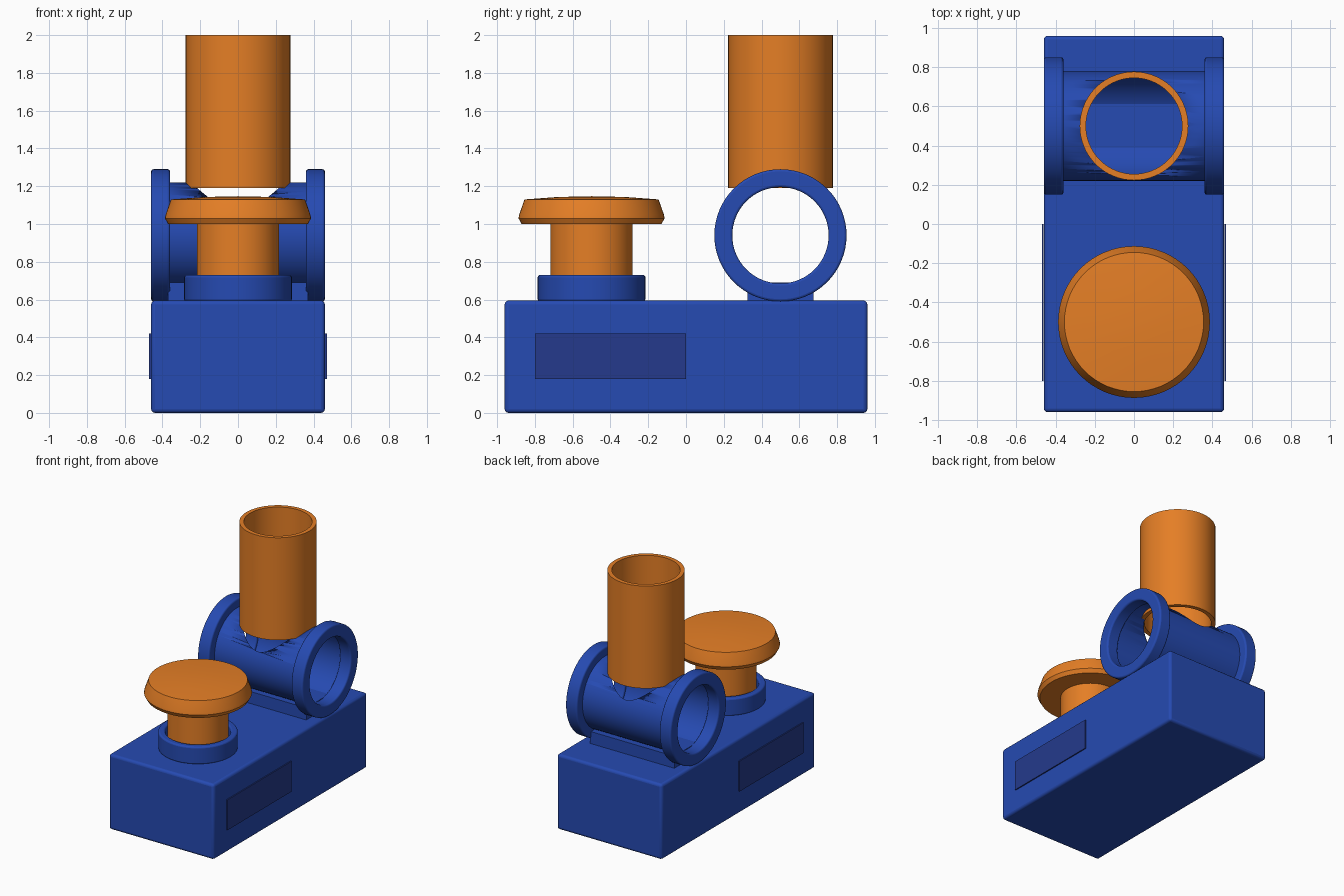
import bpy, bmesh, math
from mathutils import Matrix, Vector

if "Cube" in bpy.data.objects:
    bpy.data.objects.remove(bpy.data.objects["Cube"], do_unlink=True)


def material(name, rgb):
    m = bpy.data.materials.new(name)
    m.use_nodes = True
    m.diffuse_color = (*rgb, 1)
    m.node_tree.nodes["Principled BSDF"].inputs["Base Color"].default_value = (*rgb, 1)
    return m


BLUE = material("blue", (0.019, 0.069, 0.445))
NAVY = material("navy", (0.018, 0.042, 0.262))
ORANGE = material("orange", (0.78, 0.21, 0.019))


def finish(name, bm, mat, bevel=0):
    mesh = bpy.data.meshes.new(name)
    bm.to_mesh(mesh)
    bm.free()
    mesh.materials.append(mat)
    ob = bpy.data.objects.new(name, mesh)
    bpy.context.collection.objects.link(ob)
    if bevel:
        mod = ob.modifiers.new("soft_edges", "BEVEL")
        mod.width, mod.segments = bevel, 3
        mod.limit_method = "ANGLE"
    bpy.ops.object.select_all(action="DESELECT")
    ob.select_set(True)
    bpy.context.view_layer.objects.active = ob
    bpy.ops.object.shade_smooth_by_angle(angle=math.radians(35))
    return ob


def box(name, low, high, mat, bevel=0):
    low, high = Vector(low), Vector(high)
    bm = bmesh.new()
    bmesh.ops.create_cube(bm, size=1, matrix=Matrix.Translation((low + high) / 2)
                          @ Matrix.Diagonal((*(high - low), 1)))
    return finish(name, bm, mat, bevel)


def lathe(name, profile, centre, mat, bevel=0, along_x=False, steps=64):
    """Spin a closed (radius, height) outline around its axis."""
    bm = bmesh.new()
    verts = [bm.verts.new((r, 0, h)) for r, h in profile]
    edges = [bm.edges.new((verts[i - 1], verts[i])) for i in range(len(verts))
             if profile[i - 1][0] + profile[i][0] > 0]
    bmesh.ops.spin(bm, geom=verts + edges, cent=(0, 0, 0), axis=(0, 0, 1),
                   angle=math.tau, steps=steps)
    bmesh.ops.remove_doubles(bm, verts=bm.verts, dist=0.0001)
    bmesh.ops.recalc_face_normals(bm, faces=bm.faces)
    turn = Matrix.Rotation(math.pi / 2, 4, "Y") if along_x else Matrix()
    bm.transform(Matrix.Translation(centre) @ turn)
    return finish(name, bm, mat, bevel)


def tube(inner, outer, low, high):
    return [(inner, low), (outer, low), (outer, high), (inner, high)]


# Base block with a thin panel on each side
box("base", (-0.46, -0.96, 0), (0.46, 0.96, 0.595), BLUE, 0.02)
for side, name in ((1, "left"), (-1, "right")):
    xs = sorted((side * 0.461, side * 0.47))
    box(name + "_panel", (xs[0], -0.8, 0.18), (xs[1], 0, 0.42), NAVY)

# Cross barrel on its saddle, opened at the top under the upright pipe
AXIS = (0, 0.5, 0.94)
box("saddle", (-0.37, 0.325, 0.58), (0.37, 0.675, 0.69), BLUE)
barrel = lathe("barrel", tube(0.274, 0.28, -0.37, 0.37), AXIS, BLUE, along_x=True)
cutter = lathe("barrel_cutter", tube(0, 0.25, 0, 0.5), AXIS, BLUE)
cut = barrel.modifiers.new("opening", "BOOLEAN")
cut.operation, cut.solver, cut.object = "DIFFERENCE", "EXACT", cutter
bpy.context.view_layer.objects.active = barrel
bpy.ops.object.modifier_apply(modifier=cut.name)
bpy.data.objects.remove(cutter, do_unlink=True)

# Flange rings at the barrel ends
for side, name in ((1, "left"), (-1, "right")):
    low, high = sorted((side * 0.36, side * 0.46))
    lathe(name + "_flange", tube(0.255, 0.35, low, high), AXIS, BLUE, 0.012, True)

# Upright pipe
lathe("upright_pipe", tube(0.245, 0.277, 1.19, 2), (0, 0.5, 0), ORANGE)

# Push button: collar, stem and domed cap
BUTTON = (0, -0.5, 0)
lathe("button_collar", tube(0.235, 0.285, 0.59, 0.73), BUTTON, BLUE, 0.012)
lathe("button_stem", tube(0, 0.218, 0.59, 1.01), BUTTON, ORANGE)
lathe("button_cap", [(0, 1.0), (0.37, 1.0), (0.387, 1.03), (0.383, 1.05),
                     (0.355, 1.13), (0.18, 1.143), (0, 1.147)], BUTTON, ORANGE)
